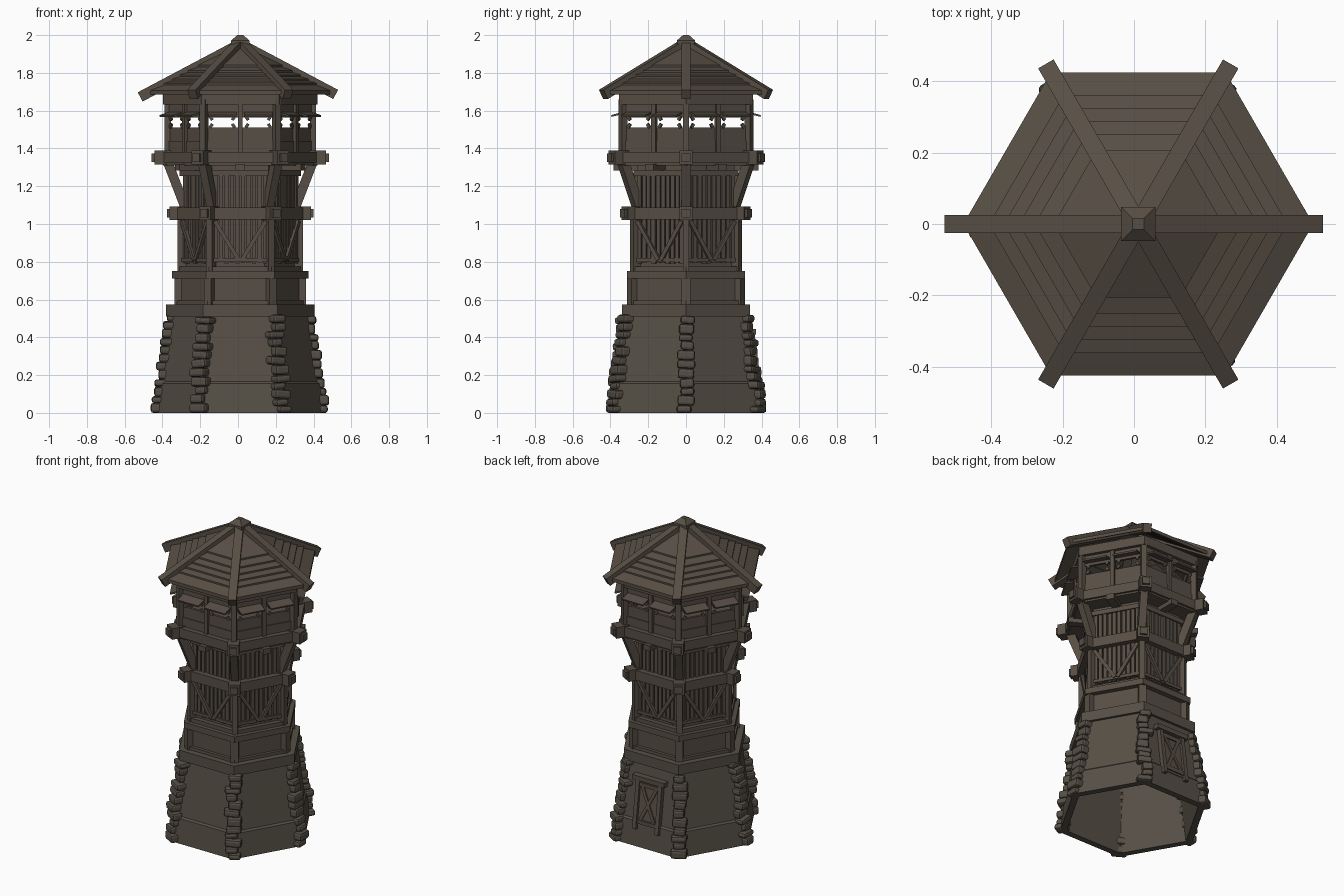
import bpy, bmesh, math, random
from mathutils import Vector, Matrix

if "Cube" in bpy.data.objects:
    bpy.data.objects.remove(bpy.data.objects["Cube"])

random.seed(4)
CX = 0.012                      # tower axis sits slightly right of centre
UP = Vector((0, 0, 1))
C30 = math.cos(math.pi / 6)


def material(name, rgb):
    m = bpy.data.materials.new(name)
    m.diffuse_color = (*rgb, 1)
    m.use_nodes = True
    m.node_tree.nodes["Principled BSDF"].inputs["Base Color"].default_value = m.diffuse_color
    return m


STONE = material("weathered_stone", (0.092, 0.078, 0.060))
WOOD = material("dark_wood", (0.096, 0.077, 0.059))


def finish(name, bm, mat, smooth=False):
    bmesh.ops.recalc_face_normals(bm, faces=bm.faces)
    me = bpy.data.meshes.new(name)
    bm.to_mesh(me)
    bm.free()
    me.materials.append(mat)
    ob = bpy.data.objects.new(name, me)
    ob.location.x = CX
    bpy.context.collection.objects.link(ob)
    if smooth:
        for p in me.polygons:
            p.use_smooth = True
    return ob


def hex_ring(bm, profile):
    """Sweep a closed (corner radius, z) profile around six sides."""
    rows = []
    for k in range(6):
        a = math.radians(60 * k)
        rows.append([bm.verts.new((r * math.cos(a), r * math.sin(a), z)) for r, z in profile])
    n = len(profile)
    for k in range(6):
        A, B = rows[k], rows[(k + 1) % 6]
        for i in range(n):
            j = (i + 1) % n
            bm.faces.new((A[i], B[i], B[j], A[j]))


def band(bm, r, z0, z1, thick=0.04, r_top=None):
    t = r if r_top is None else r_top
    hex_ring(bm, [(r, z0), (t, z1), (t - thick, z1), (r - thick, z0)])


def bar(bm, p0, p1, width, height, side):
    """Rectangular beam from p0 to p1; width runs along side."""
    p0, p1 = Vector(p0), Vector(p1)
    x = (p1 - p0).normalized()
    y = (side - x * side.dot(x)).normalized()
    z = x.cross(y)
    m = Matrix((x * (p1 - p0).length, y * width, z * height)).transposed().to_4x4()
    m.translation = (p0 + p1) / 2
    bmesh.ops.create_cube(bm, size=1, matrix=m)


def rad(k):
    a = math.radians(60 * k)
    return Vector((math.cos(a), math.sin(a), 0)), Vector((-math.sin(a), math.cos(a), 0))


def corner(k, r, z):
    return rad(k)[0] * r + UP * z


def side(k, t, out, z):
    """Point on side k: t along the side, out = distance from the axis."""
    n, s = rad(k + 0.5)
    return n * out + s * t + UP * z


# stone base: plinth, tapered wall, cap band
bm = bmesh.new()
hex_ring(bm, [(0.455, 0), (0.437, 0.155), (0.425, 0.165), (0.372, 0.52), (0.33, 0.52), (0.41, 0)])
finish("base_wall", bm, STONE)
bm = bmesh.new()
band(bm, 0.392, 0.51, 0.575, 0.39)
finish("base_cap", bm, STONE)

# corner stones, stacked up the slope
bm = bmesh.new()
for k in range(6):
    n, s = rad(k)
    z = 0.0
    while z < 0.49:
        h = min(random.uniform(0.035, 0.055), 0.52 - z)
        r = 0.453 - 0.165 * (z + h / 2) + random.uniform(-0.012, 0.008)
        w, d = random.uniform(0.065, 0.1), random.uniform(0.06, 0.08)
        c = n * (r - 0.008) + s * random.uniform(-0.012, 0.012) + UP * (z + h / 2)
        m = Matrix((n * d, s * w, UP * h)).transposed().to_4x4()
        m.translation = c
        tilt = Matrix.Translation(c) @ Matrix.Rotation(random.uniform(-.1, .1), 4, n) @ Matrix.Translation(-c)
        vs = bmesh.ops.create_cube(bm, size=1, matrix=(tilt if z > 0.02 else Matrix()) @ m)["verts"]
        es = list({e for v in vs for e in v.link_edges})
        bmesh.ops.bevel(bm, geom=es, offset=0.014, segments=2, affect='EDGES', profile=0.5)
        z += h
finish("corner_stones", bm, STONE)

# door on the back side
bm = bmesh.new()


def on_wall(t, z, lift=0.0):
    r = 0.425 - 0.053 * (z - 0.165) / 0.355
    return side(1, t, r * C30 + lift, z)


s = rad(1.5)[1]
bar(bm, on_wall(0, 0.13), on_wall(0, 0.42), 0.14, 0.025, s)
for t in (-0.08, 0.08):
    bar(bm, on_wall(t, 0.11, 0.008), on_wall(t, 0.42, 0.008), 0.026, 0.04, s)
bar(bm, on_wall(-0.115, 0.43, 0.012), on_wall(0.115, 0.43, 0.012), 0.05, 0.03, rad(1.5)[0])
for z in (0.16, 0.39):
    bar(bm, on_wall(-0.068, z, 0.012), on_wall(0.068, z, 0.012), 0.02, 0.025, rad(1.5)[0])
for q in (-1, 1):
    bar(bm, on_wall(-0.05 * q, 0.17, 0.012), on_wall(0.05 * q, 0.38, 0.012), 0.02, 0.016, s)
finish("back_door", bm, WOOD)

# middle storey walls and their trim bands
bm = bmesh.new()
band(bm, 0.325, 0.57, 0.75, 0.03)
band(bm, 0.362, 0.712, 0.75, 0.06)
band(bm, 0.298, 0.74, 1.33, 0.03)
band(bm, 0.332, 0.75, 0.775, 0.06)
band(bm, 0.322, 0.80, 0.82, 0.04)
band(bm, 0.348, 0.575, 0.595, 0.04)
band(bm, 0.322, 1.255, 1.285, 0.04)
finish("middle_walls", bm, WOOD)

# vertical boards and V braces
boards, braces = bmesh.new(), bmesh.new()
for k in range(6):
    n, s = rad(k + 0.5)
    for z0, z1 in ((0.79, 1.03), (1.08, 1.27)):
        for i in range(10):
            t = (i - 4.5) * 0.029
            o = 0.262 + random.uniform(-0.003, 0.004)
            bar(boards, side(k, t, o, z0 + random.uniform(0, .008)), side(k, t, o, z1), 0.022, 0.016, s)
    for q in (-1, 1):
        bar(braces, side(k, 0.135 * q, 0.277, 1.015), side(k, 0.008 * q, 0.277, 0.81), 0.022, 0.018, s)
    bar(braces, side(k, 0, 0.25, 1.30), side(k, 0, 0.385, 1.30), 0.05, 0.035, s)
finish("wall_boards", boards, WOOD)
finish("diagonal_braces", braces, WOOD)

# corner posts, beam ends, flaring struts, lookout posts
bm = bmesh.new()
for k in range(6):
    n, s = rad(k)
    bar(bm, corner(k, 0.322, 0.57), corner(k, 0.322, 0.74), 0.045, 0.05, s)
    bar(bm, corner(k, 0.308, 0.74), corner(k, 0.308, 1.03), 0.034, 0.046, s)
    bar(bm, corner(k, 0.285, 1.07), corner(k, 0.385, 1.33), 0.045, 0.05, s)
    bar(bm, corner(k, 0.385, 1.36), corner(k, 0.385, 1.66), 0.034, 0.034, s)
    bar(bm, side(k, 0, 0.335, 1.36), side(k, 0, 0.335, 1.66), 0.026, 0.026, rad(k + 0.5)[1])
finish("posts_and_struts", bm, WOOD)

bm = bmesh.new()
for k in range(6):
    n, s = rad(k)
    for r0, r1, z in ((0.29, 0.375, 1.057), (0.34, 0.455, 1.352)):
        bar(bm, corner(k, r0, z), corner(k, r1, z), 0.07, 0.072, s)
        bar(bm, corner(k, r1 - .01, z), corner(k, r1 + 0.014, z), 0.045, 0.045, s)
band(bm, 0.352, 1.025, 1.088, 0.07)
band(bm, 0.425, 1.322, 1.382, 0.07)
finish("ring_beams", bm, WOOD)

# lookout floor, parapet, lintel boards, eave beam
bm = bmesh.new()
band(bm, 0.41, 1.31, 1.335, 0.409)
for z0, z1, r in ((1.375, 1.44, 0.388), (1.438, 1.51, 0.382)):
    band(bm, r, z0, z1, 0.018)
band(bm, 0.386, 1.565, 1.66, 0.018)
band(bm, 0.41, 1.632, 1.69, 0.05)
finish("lookout_walls", bm, WOOD)

# propped shutters, two on every side
bm = bmesh.new()
for k in range(6):
    s = rad(k + 0.5)[1]
    for t in (-0.095, 0.095):
        bar(bm, side(k, t, 0.325, 1.59), side(k, t, 0.395, 1.572), 0.15, 0.01, s)
        for q in (-0.066, 0.066):
            bar(bm, side(k, t + q, 0.335, 1.51), side(k, t + q * 0.8, 0.335, 1.53), 0.016, 0.012, s)
            bar(bm, side(k, t + q, 0.335, 1.57), side(k, t + q * 0.8, 0.335, 1.55), 0.016, 0.012, s)
finish("window_shutters", bm, WOOD)

# overlapping roof courses
bm = bmesh.new()
edges = [0.49, 0.418, 0.376, 0.334, 0.29, 0.237, 0.012]


def roof_z(r):
    return 1.957 - 0.53 * r


for a, b in zip(edges, edges[1:]):
    hex_ring(bm, [(a, roof_z(a) - 0.012), (a, roof_z(a) + 0.01), (b, roof_z(b)), (b, roof_z(b) - 0.014)])
finish("roof_courses", bm, WOOD)

# roof hip beams and peak cap
bm = bmesh.new()
for k in range(6):
    end = 0.53 if k == 3 else 0.505
    bar(bm, corner(k, 0.02, 1.943), corner(k, end, 1.943 - 0.53 * (end - 0.02)), 0.05, 0.055, rad(k)[1])
finish("hip_beams", bm, WOOD)
bm = bmesh.new()
for r0, r1, z0, z1 in ((0.068, 0.068, 1.945, 1.972), (0.068, 0.022, 1.972, 2.0)):
    bmesh.ops.create_cone(bm, cap_ends=True, segments=4, radius1=r0, radius2=r1, depth=z1 - z0,
                          matrix=Matrix.Translation((0, 0, (z0 + z1) / 2)) @ Matrix.Rotation(math.pi / 4, 4, 'Z'))
finish("roof_cap", bm, WOOD)
